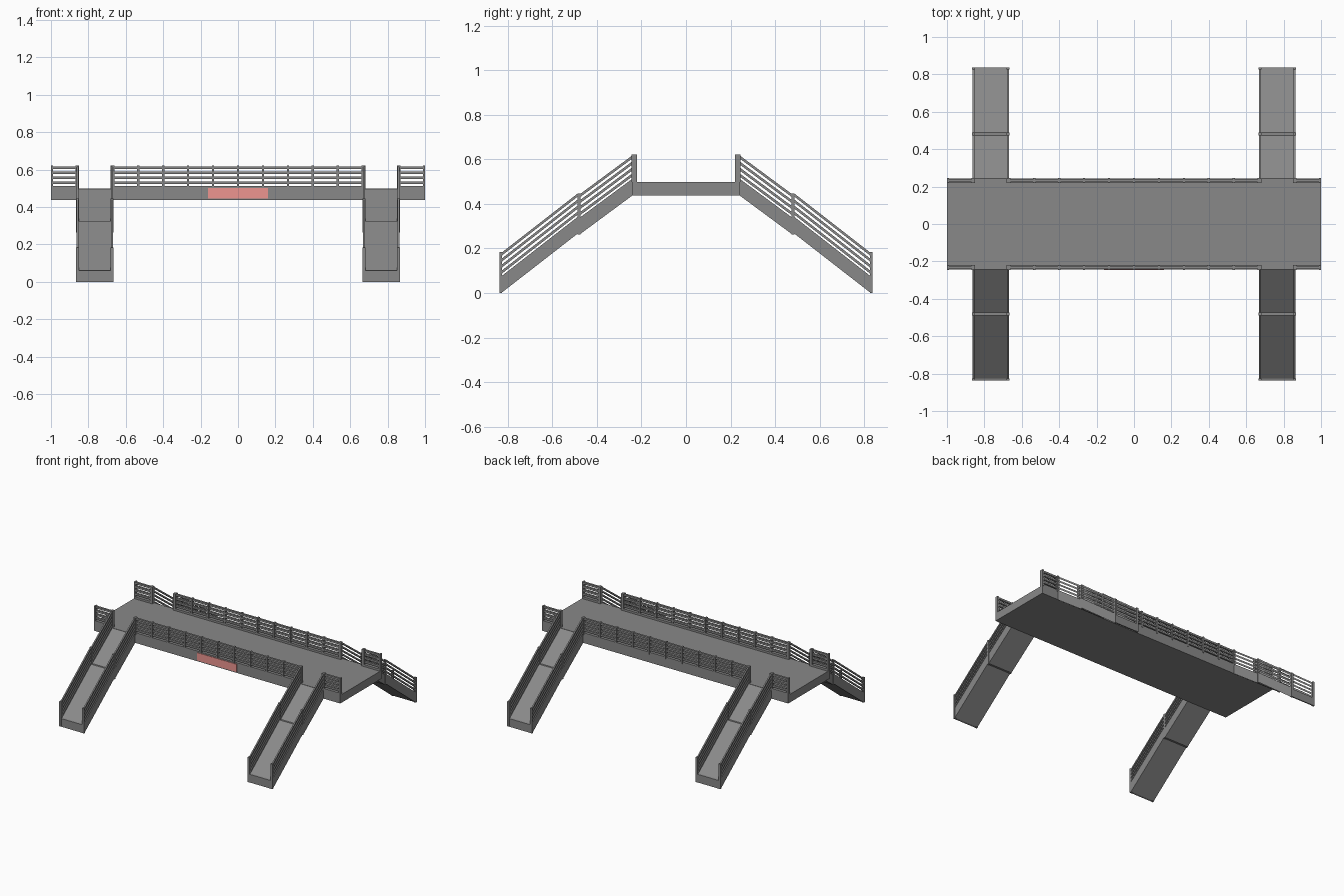
import bpy, bmesh

if "Cube" in bpy.data.objects:
    bpy.data.objects.remove(bpy.data.objects["Cube"])


def box(bm, x0, x1, y0, y1, z0, z1):
    v = [bm.verts.new((x, y, z)) for x in (x0, x1) for y in (y0, y1) for z in (z0, z1)]
    for f in ((0, 1, 3, 2), (4, 6, 7, 5), (0, 4, 5, 1), (2, 3, 7, 6), (0, 2, 6, 4), (1, 5, 7, 3)):
        bm.faces.new([v[i] for i in f])


def strip(bm, path, lo, hi, x0, x1):
    """Side profile between path+lo and path+hi, extruded across x."""
    rings = [[bm.verts.new((x, y, z + dz)) for x, dz in
              ((x0, lo), (x1, lo), (x1, hi), (x0, hi))] for y, z in path]
    for a, b in zip(rings, rings[1:]):
        for i in range(4):
            j = (i + 1) % 4
            bm.faces.new((a[i], a[j], b[j], b[i]))
    bm.faces.new(rings[0])
    bm.faces.new(rings[-1])


def material(name, color):
    mat = bpy.data.materials.new(name)
    mat.diffuse_color = color
    mat.use_nodes = True
    mat.node_tree.nodes["Principled BSDF"].inputs["Base Color"].default_value = mat.diffuse_color
    return mat


GREY = material("dark_grey", (0.25, 0.25, 0.25, 1))
RED = material("sign_red", (0.85, 0.3, 0.28, 1))


def finish(bm, name, mirror=(False, False), mat=GREY):
    bmesh.ops.recalc_face_normals(bm, faces=bm.faces)
    me = bpy.data.meshes.new(name)
    bm.to_mesh(me)
    bm.free()
    me.materials.append(mat)
    ob = bpy.data.objects.new(name, me)
    bpy.context.collection.objects.link(ob)
    if any(mirror):
        m = ob.modifiers.new("mirror", 'MIRROR')
        m.use_axis = (mirror[0], mirror[1], False)
        m.use_mirror_merge = False
    return ob


BASE, FLOOR, CURB, TOP = 0.438, 0.06, 0.075, 0.18
RAILS = [0.085, 0.112, 0.139, 0.166]        # rail undersides above the base line
RT = 0.014                                  # rail thickness
IN, OUT = 0.667, 0.864                      # ramp sides
Y0, Y1 = 0.22, 0.242                        # deck curb

# deck slab
bm = bmesh.new()
box(bm, -1, 1, -Y1, Y1, BASE, BASE + FLOOR)
finish(bm, "deck")

# deck curbs, rails and posts
curb, rails, posts = bmesh.new(), bmesh.new(), bmesh.new()
for a, b in ((-1, -OUT), (-IN, IN), (OUT, 1)):
    box(curb, a, b, Y0, Y1, BASE, BASE + CURB)
    for r in RAILS:
        box(rails, a, b, 0.224, 0.239, BASE + r, BASE + r + RT)
for x in [i * 2 * IN / 10 - IN for i in range(11)] + [-0.994, -OUT, OUT, 0.994]:
    box(posts, x - 0.006, x + 0.006, Y0, Y1 + 0.003, BASE + 0.06, BASE + TOP + 0.003)
finish(curb, "deck_curbs", (False, True))
finish(rails, "deck_rails", (False, True))
finish(posts, "deck_posts", (False, True))

# ramps: two slopes with a short landing
path = [(0.837, 0), (0.825, 0.003), (0.488, 0.265), (0.474, 0.265), (0.24, BASE)]
side_path = path + [(Y0, BASE)]
floor, curb, rails, posts = (bmesh.new() for _ in range(4))
strip(floor, path, 0, FLOOR, IN, OUT)
for a, b in ((IN, IN + 0.012), (OUT - 0.012, OUT)):
    strip(curb, side_path, 0, CURB, a, b)
    for r in RAILS:
        strip(rails, side_path, r, r + RT, a + 0.001, b - 0.001)
    for y0, y1, z in ((0.825, 0.838, 0), (0.474, 0.488, 0.263), (Y0, 0.242, BASE)):
        box(posts, a - 0.002, b + 0.002, y0, y1, z, z + TOP + 0.003)
finish(floor, "ramp_floors", (True, True))
finish(curb, "ramp_curbs", (True, True))
finish(rails, "ramp_rails", (True, True))
finish(posts, "ramp_posts", (True, True))

# blank sign panel on the front
bm = bmesh.new()
box(bm, -0.16, 0.16, -0.246, -0.24, 0.446, 0.503)
finish(bm, "sign_panel", mat=RED)
